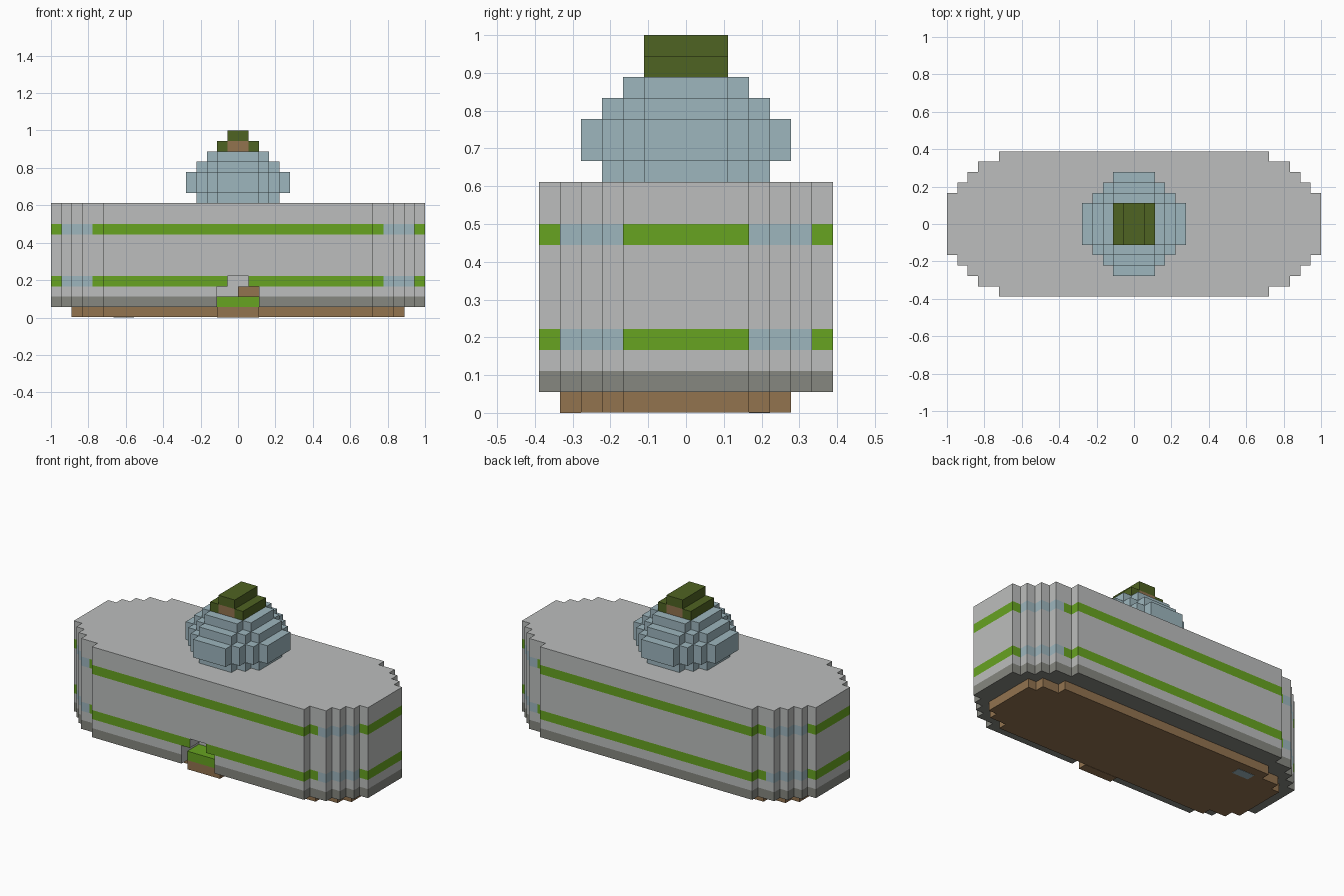
import bpy
import bmesh

cube = bpy.data.objects.get("Cube")
if cube:
    bpy.data.objects.remove(cube, do_unlink=True)

U = 1 / 18  # one block


def material(name, code):
    """Flat material from an sRGB hex code."""
    srgb = [int(code[i:i + 2], 16) / 255 for i in (0, 2, 4)]
    colour = [((c + 0.055) / 1.055) ** 2.4 for c in srgb] + [1]
    mat = bpy.data.materials.new(name)
    mat.use_nodes = True
    mat.diffuse_color = colour
    mat.node_tree.nodes["Principled BSDF"].inputs["Base Color"].default_value = colour
    return mat


LIGHT = material("light_grey", "BCBEBD")
DARK = material("dark_grey", "868780")
GREEN = material("leaf_green", "67A321")
BLUE = material("pale_blue", "9DB6BE")
BROWN = material("wood_brown", "92734F")
OLIVE = material("olive_green", "4F6322")


def outline(steps):
    """Closed stepped outline, mirrored from one quarter's outer corners."""
    quarter = []
    for i, (x, y) in enumerate(steps):
        if i and steps[i - 1][1] != y:
            quarter.append((steps[i - 1][0], y))
        quarter.append((x, y))
    right = quarter + [(x, -y) for x, y in reversed(quarter)]
    return right + [(-x, -y) for x, y in right]


def prism(bm, points, levels):
    """Extrude an outline through a list of heights."""
    rings = [[bm.verts.new((x * U, y * U, z * U)) for x, y in points] for z in levels]
    for low, high in zip(rings, rings[1:]):
        for i in range(len(points)):
            j = (i + 1) % len(points)
            bm.faces.new((low[i], low[j], high[j], high[i]))
    bm.faces.new(rings[0])
    bm.faces.new(rings[-1])


def finish(name, bm, *mats):
    bmesh.ops.recalc_face_normals(bm, faces=bm.faces)
    mesh = bpy.data.meshes.new(name)
    bm.to_mesh(mesh)
    bm.free()
    for mat in mats:
        mesh.materials.append(mat)
    obj = bpy.data.objects.new(name, mesh)
    bpy.context.collection.objects.link(obj)
    return obj


def box(name, xs, ys, zs, mat):
    bm = bmesh.new()
    points = [(xs[0], ys[0]), (xs[1], ys[0]), (xs[1], ys[1]), (xs[0], ys[1])]
    prism(bm, points, zs)
    return finish(name, bm, mat)


# Main walls with a dark footing and two striped bands
bm = bmesh.new()
prism(bm, outline([(13, 7), (14, 6), (15, 6), (16, 5), (17, 4), (18, 3)]),
      [1, 2, 3, 4, 8, 9, 11])
bmesh.ops.recalc_face_normals(bm, faces=bm.faces)
for face in bm.faces:
    centre = face.calc_center_median() / U
    if centre.z < 2:
        face.material_index = 1
    elif abs(face.normal.z) < 0.5 and (3 < centre.z < 4 or 8 < centre.z < 9):
        face.material_index = 3 if 14 < abs(centre.x) < 17.2 else 2
walls = finish("main_walls", bm, LIGHT, DARK, GREEN, BLUE)

# Arched doorway recess cut into the front
for half, low, high in ((2, 0.5, 3), (1, 2.5, 4)):
    cutter = box("doorway_cutter", (-half, half), (-8, -4), (low, high), LIGHT)
    cutter.hide_render = True
    cut = walls.modifiers.new("doorway", "BOOLEAN")
    cut.operation = "DIFFERENCE"
    cut.solver = "EXACT"
    cut.object = cutter
    bpy.context.view_layer.objects.active = walls
    bpy.ops.object.modifier_apply(modifier=cut.name)
    bpy.data.objects.remove(cutter, do_unlink=True)

# Doorway contents
box("doorway_step", (-2, 2), (-6, -4), (1, 2), GREEN)
box("doorway_bench", (0, 2), (-4.4, -4), (2, 3), BROWN)

# Wooden base with a porch under the doorway and a small floor plate
bm = bmesh.new()
prism(bm, outline([(13, 5), (15, 4), (16, 3)]), [0.03, 1])
finish("base", bm, BROWN)
box("porch", (-2, 2), (-6, -5), (0, 1), BROWN)
box("floor_plate", (-12, -10), (3, 4), (0, 0.1), BLUE)

# Stepped dome
small = [(2, 4), (3, 3), (4, 2)]
bm = bmesh.new()
for steps, low, high in ((small, 11, 12),
                         ([(2, 5), (3, 4), (4, 3), (5, 2)], 12, 14),
                         (small, 14, 15),
                         ([(2, 3), (3, 2)], 15, 16)):
    prism(bm, outline(steps), [low, high])
finish("dome", bm, BLUE)

# Little roof on the dome
for side, xs in (("left", (1, 2)), ("right", (-2, -1))):
    box(side + "_eave", xs, (-2, 2), (16, 17), OLIVE)
box("gable", (-1, 1), (-2, 2), (16, 17), BROWN)
box("roof_ridge", (-1, 1), (-2, 2), (17, 18), OLIVE)
